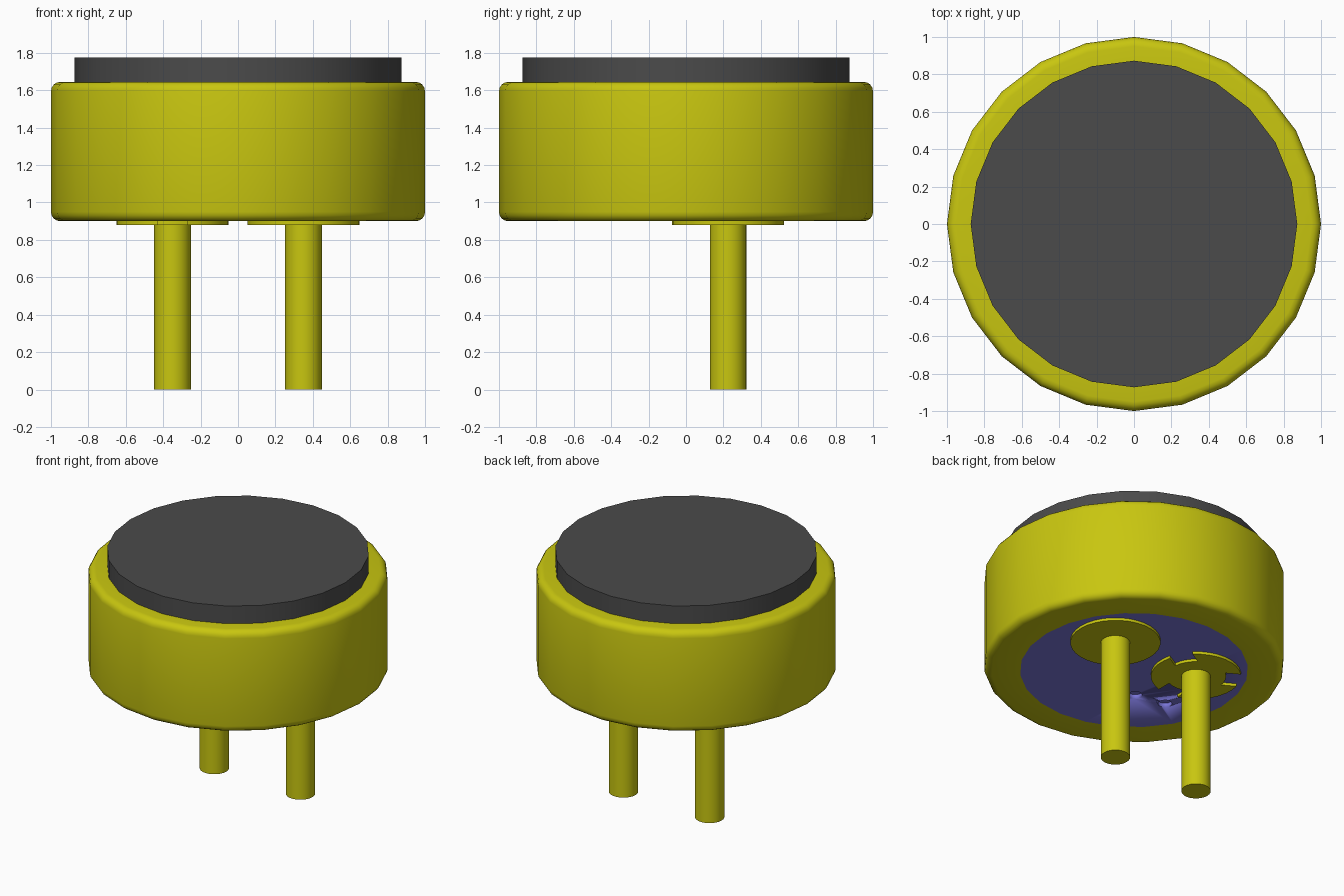
import bpy, bmesh, math
from math import sin, cos, pi, radians, asin

cube = bpy.data.objects.get("Cube")
if cube:
    bpy.data.objects.remove(cube, do_unlink=True)


def material(name, rgb):
    m = bpy.data.materials.new(name)
    m.use_nodes = True
    m.diffuse_color = (*rgb, 1)
    m.node_tree.nodes["Principled BSDF"].inputs["Base Color"].default_value = (*rgb, 1)
    return m


GOLD = material("yellow metal", (0.58, 0.565, 0.005))
DARK = material("dark felt", (0.07, 0.07, 0.07))
BLUE = material("blue board", (0.2, 0.185, 0.71))


def finish(bm, name, mat):
    bmesh.ops.recalc_face_normals(bm, faces=bm.faces)
    me = bpy.data.meshes.new(name)
    bm.to_mesh(me)
    bm.free()
    me.materials.append(mat)
    ob = bpy.data.objects.new(name, me)
    bpy.context.collection.objects.link(ob)
    bpy.ops.object.select_all(action='DESELECT')
    ob.select_set(True)
    bpy.context.view_layer.objects.active = ob
    bpy.ops.object.shade_smooth_by_angle(angle=radians(30))
    return ob


def prism(name, outline, z0, z1, mat):
    """Extrude a flat outline from z0 up to z1."""
    bm = bmesh.new()
    face = bm.faces.new([bm.verts.new((x, y, z0)) for x, y in outline])
    top = bmesh.ops.extrude_face_region(bm, geom=[face], use_keep_orig=True)["geom"]
    verts = [g for g in top if isinstance(g, bmesh.types.BMVert)]
    bmesh.ops.translate(bm, verts=verts, vec=(0, 0, z1 - z0))
    return finish(bm, name, mat)


def circle(r, n, cx=0, cy=0):
    return [(cx + r * cos(2 * pi * i / n), cy + r * sin(2 * pi * i / n)) for i in range(n)]


def lathe(name, profile, n, mat):
    """Spin a closed (radius, height) profile around z."""
    bm = bmesh.new()
    rings = [[bm.verts.new((r * cos(2 * pi * i / n), r * sin(2 * pi * i / n), z))
              for i in range(n)] for r, z in profile]
    for a, b in zip(rings, rings[1:] + rings[:1]):
        for i in range(n):
            j = (i + 1) % n
            bm.faces.new((a[i], a[j], b[j], b[i]))
    return finish(bm, name, mat)


SIDES = 24
BOTTOM, TOP = 0.90, 1.645
BOARD_R, BEV = 0.76, 0.05

# Can with rounded rims, open at the bottom for the board
profile = [(BOARD_R, BOTTOM)]
for k in range(5):
    a = radians(-90 + 22.5 * k)
    profile.append((1 - BEV + BEV * cos(a), BOTTOM + BEV + BEV * sin(a)))
for k in range(5):
    a = radians(22.5 * k)
    profile.append((1 - BEV + BEV * cos(a), TOP - BEV + BEV * sin(a)))
profile += [(BOARD_R, TOP)]
lathe("metal_can", profile, SIDES, GOLD)

# Felt disc on top
prism("felt_cover", circle(0.873, SIDES), TOP - 0.05, 1.775, DARK)

# Round board in the base with two small blind holes
board = prism("base_board", circle(BOARD_R, SIDES), BOTTOM, BOTTOM + 0.08, BLUE)
for x, y in ((-0.22, -0.25), (-0.445, -0.21)):
    cutter = prism("hole_cutter", circle(0.047, 16, x, y), BOTTOM - 0.05, BOTTOM + 0.03, BLUE)
    cutter.hide_render = True
    bpy.context.view_layer.objects.active = board
    mod = board.modifiers.new("hole", 'BOOLEAN')
    mod.operation = 'DIFFERENCE'
    mod.solver = 'EXACT'
    mod.object = cutter
    bpy.ops.object.modifier_apply(modifier=mod.name)
    bpy.data.objects.remove(cutter, do_unlink=True)

# Solder pads: a full disc, and one with three straight-sided notches
PIN_X, PIN_Y, PAD_R, PAD_IN, HALF = 0.35, 0.225, 0.30, 0.20, 0.08
prism("plain_pad", circle(PAD_R, 32, PIN_X, PIN_Y), 0.88, BOTTOM, GOLD)

notched = []
outer, inner = asin(HALF / PAD_R), asin(HALF / PAD_IN)
for deg in (30, 150, 270):
    c = radians(deg)
    for k in range(5):      # floor of the notch
        a = c - inner + 2 * inner * k / 4
        notched.append((PAD_IN * cos(a), PAD_IN * sin(a)))
    span = 2 * pi / 3 - 2 * outer
    for k in range(9):      # rim up to the next notch
        a = c + outer + span * k / 8
        notched.append((PAD_R * cos(a), PAD_R * sin(a)))
prism("notched_pad", [(x - PIN_X, y + PIN_Y) for x, y in notched], 0.88, BOTTOM, GOLD)

# Pins
for side, name in ((1, "left_pin"), (-1, "right_pin")):
    prism(name, circle(0.098, 24, side * PIN_X, PIN_Y), 0, BOTTOM - 0.01, GOLD)
